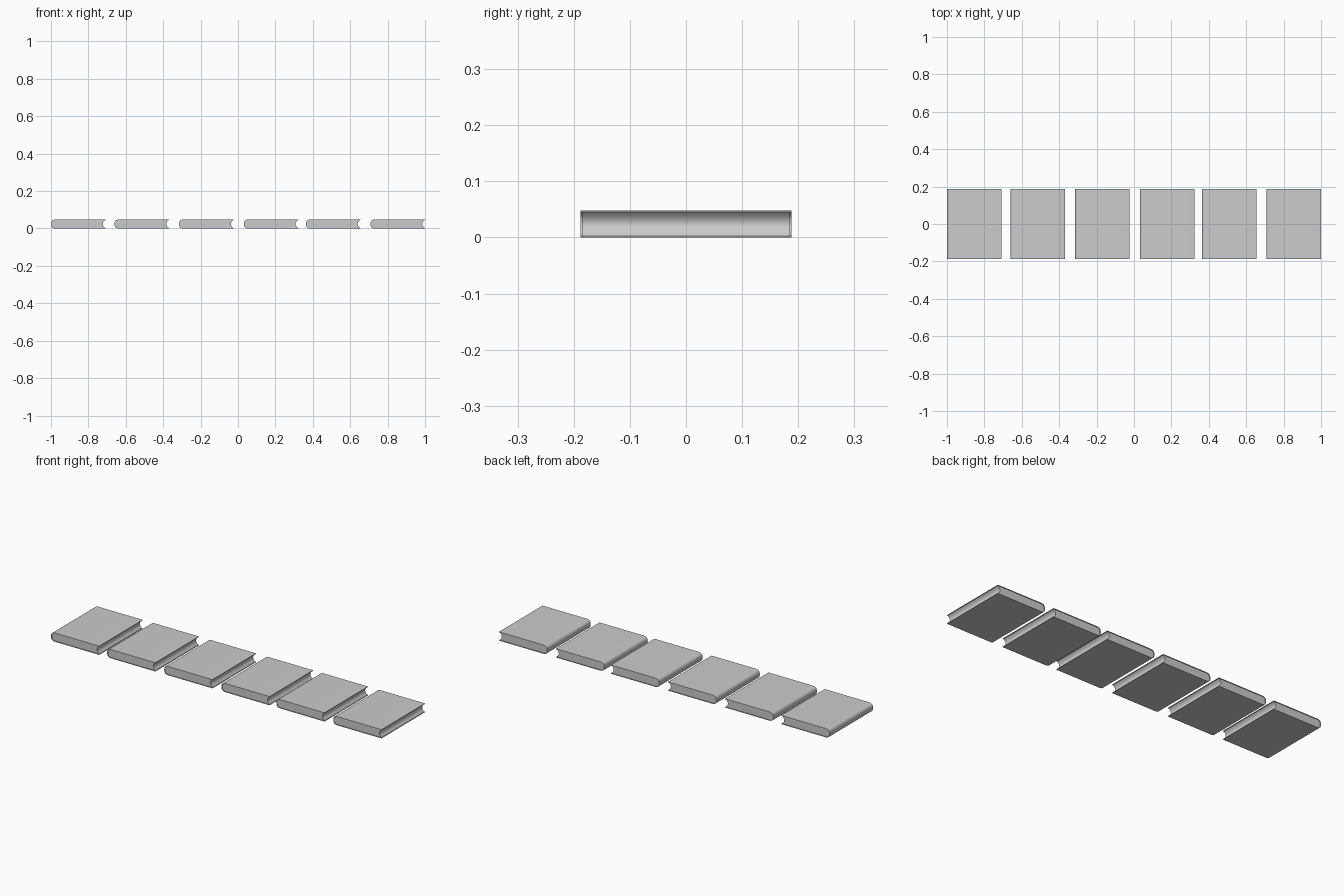
import bpy, bmesh, math

if "Cube" in bpy.data.objects:
    bpy.data.objects.remove(bpy.data.objects["Cube"])

W, D, H, T = 0.292, 0.188, 0.048, 0.003   # width, half depth, height, cover thickness
STARTS = [-1.0, -0.66, -0.315, 0.031, 0.363, 0.708]


def spine(inset, n=12):
    """Rounded spine arc from the top edge round to the bottom edge."""
    depth, half = 0.027 - inset, H / 2 - inset
    pts = []
    for i in range(n + 1):
        a = math.pi * i / n
        s, c = math.sin(a), math.cos(a)
        pts.append((0.027 - depth * s ** 0.75,
                    H / 2 + half * math.copysign(abs(c) ** 0.75, c)))
    return pts


def extrude_profile(name, pts, half_depth):
    bm = bmesh.new()
    face = bm.faces.new([bm.verts.new((x, -half_depth, z)) for x, z in pts])
    res = bmesh.ops.extrude_face_region(bm, geom=[face])
    verts = [v for v in res["geom"] if isinstance(v, bmesh.types.BMVert)]
    bmesh.ops.translate(bm, verts=verts, vec=(0, 2 * half_depth, 0))
    bmesh.ops.recalc_face_normals(bm, faces=bm.faces)
    mesh = bpy.data.meshes.new(name)
    bm.to_mesh(mesh)
    bm.free()
    return mesh


# Cover: thin shell wrapping top, spine and bottom
outer, inner = spine(0), spine(T)
cover = extrude_profile("cover", [(W, H)] + outer + [(W, 0), (W, T)]
                        + inner[::-1] + [(W, H - T)], D)

# Page block: fills the cover, with a hollow fore-edge
fore = []
for i in range(11):
    t = -1 + i / 5
    fore.append((W - 0.003 - 0.012 * (1 - t * t), H / 2 + t * (H / 2 - T)))
pages = extrude_profile("pages", spine(T) + fore, D - 0.003)

for i, x in enumerate(STARTS):
    for part, mesh in (("cover", cover), ("pages", pages)):
        ob = bpy.data.objects.new(f"book_{i + 1}_{part}", mesh)
        bpy.context.collection.objects.link(ob)
        ob.location.x = x
        if i == 0:
            bpy.context.view_layer.objects.active = ob
            ob.select_set(True)
            bpy.ops.object.shade_smooth_by_angle(angle=math.radians(35))
            ob.select_set(False)
